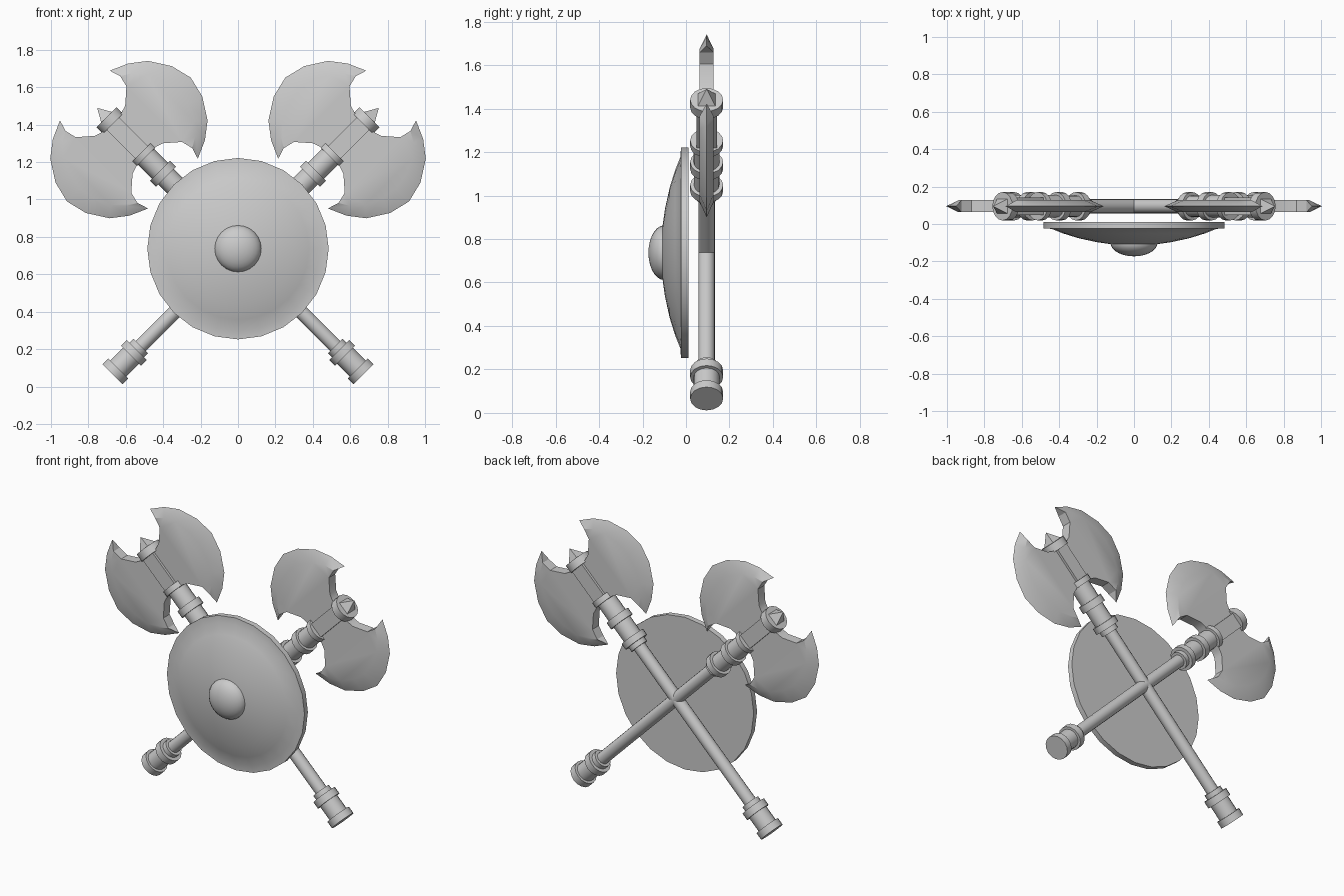
import bpy, bmesh, math
from mathutils import Matrix

cube = bpy.data.objects.get("Cube")
if cube:
    bpy.data.objects.remove(cube)

GREY = (0.6, 0.6, 0.6, 1)
steel = bpy.data.materials.new("grey_steel")
steel.use_nodes = True
steel.diffuse_color = GREY
steel.node_tree.nodes["Principled BSDF"].inputs["Base Color"].default_value = GREY

CENTRE = Matrix.Translation((0, 0, 0.737))


def finish(bm, name, matrix, angle=35):
    """Turn a bmesh into a placed, shaded object."""
    bmesh.ops.remove_doubles(bm, verts=bm.verts, dist=1e-5)
    bmesh.ops.recalc_face_normals(bm, faces=bm.faces)
    bm.transform(matrix)
    mesh = bpy.data.meshes.new(name)
    bm.to_mesh(mesh)
    bm.free()
    mesh.materials.append(steel)
    obj = bpy.data.objects.new(name, mesh)
    bpy.context.collection.objects.link(obj)
    bpy.ops.object.select_all(action='DESELECT')
    obj.select_set(True)
    bpy.context.view_layer.objects.active = obj
    bpy.ops.object.shade_smooth_by_angle(angle=math.radians(angle))


def lathe(name, profile, matrix, sides):
    """Revolve (radius, height) pairs round z and cap open ends."""
    bm = bmesh.new()
    rings = []
    for r, h in profile:
        if r == 0:
            rings.append([bm.verts.new((0, 0, h))] * sides)
        else:
            turn = [2 * math.pi * i / sides for i in range(sides)]
            rings.append([bm.verts.new((r * math.cos(a), r * math.sin(a), h)) for a in turn])
    for low, high in zip(rings, rings[1:]):
        for i in range(sides):
            j = (i + 1) % sides
            bm.faces.new(list(dict.fromkeys((low[i], low[j], high[j], high[i]))))
    for ring, (r, h) in ((rings[0], profile[0]), (rings[-1], profile[-1])):
        if r:
            bm.faces.new(ring)
    finish(bm, name, matrix)


def blade(name, matrix, side):
    """Crescent blade: flat plate, bevelled to a sharp outer edge."""
    mid, half = 0.825, 0.032
    inner = [(0, .135), (.075, .13), (.115, .143), (.192, .21)]
    bevel = [(.207, .272), (.262, .24), (.315, .18), (.355, .09), (.37, 0)]
    edge = [(.188, .333), (.285, .29), (.37, .225), (.44, .115), (.468, 0)]

    def mirrored(points):
        return points + [(s, -t) for s, t in reversed(points) if t]

    outline = mirrored(inner + bevel)
    bm = bmesh.new()
    front, back = [[bm.verts.new((side * s, y, mid + t)) for s, t in outline]
                   for y in (-half, half)]
    rim = [bm.verts.new((side * s, 0, mid + t)) for s, t in mirrored(edge)]
    n, k = len(outline), len(inner)
    bm.faces.new(front)
    bm.faces.new(back)
    # Sharpened edge on both sides
    for plate in (front, back):
        for i in range(len(rim) - 1):
            bm.faces.new((plate[k + i], plate[k + i + 1], rim[i + 1], rim[i]))
    # Thick inner walls and pointed tips
    for i in list(range(k)) + list(range(n - k - 1, n)):
        j = (i + 1) % n
        bm.faces.new((front[i], front[j], back[j], back[i]))
    bm.faces.new((front[k], back[k], rim[0]))
    bm.faces.new((front[n - k - 1], back[n - k - 1], rim[-1]))
    finish(bm, name, matrix, 30)


def axe(label, angle):
    place = CENTRE @ Matrix.Translation((0, 0.095, 0)) @ Matrix.Rotation(angle, 4, 'Y')
    lathe(label + "_shaft", [(.038, -.8), (.038, .7)], place, 16)
    lathe(label + "_pommel", [(.076, -.95), (.076, -.905), (.06, -.905), (.06, -.81),
                              (.076, -.81), (.076, -.765), (.055, -.765), (.055, -.735)],
          place, 16)
    lathe(label + "_collar", [(.055, .37), (.055, .4), (.076, .4), (.076, .44),
                              (.058, .44), (.058, .545), (.076, .545), (.076, .59),
                              (.06, .59), (.06, .695), (.076, .695), (.076, .73)],
          place, 16)
    lathe(label + "_head_cap", [(.076, .945), (.076, .995)], place, 16)
    # Square head block and pyramid spike
    square = place @ Matrix.Rotation(math.pi / 4, 4, 'Z')
    lathe(label + "_head_block", [(.067, .72), (.067, .95)], square, 4)
    lathe(label + "_top_spike", [(.06, .99), (0, 1.065)], square, 4)
    blade(label + "_outer_blade", place, 1)
    blade(label + "_inner_blade", place, -1)


axe("left_axe", math.pi / 4)
axe("right_axe", -math.pi / 4)

# Round shield with a flat rim, shallow dome and centre boss
facing = CENTRE @ Matrix.Rotation(math.pi / 2, 4, 'X')
lathe("shield", [(.485, -.011), (.485, .023), (.44, .026), (.38, .05), (.3, .075),
                 (.2, .097), (.1, .111), (0, .115)], facing, 24)
dome = [(.126 * math.cos(a), .1 + .073 * math.sin(a))
        for a in (math.pi / 2 * i / 7 for i in range(7))]
lathe("shield_boss", dome + [(0, .173)], facing, 24)
